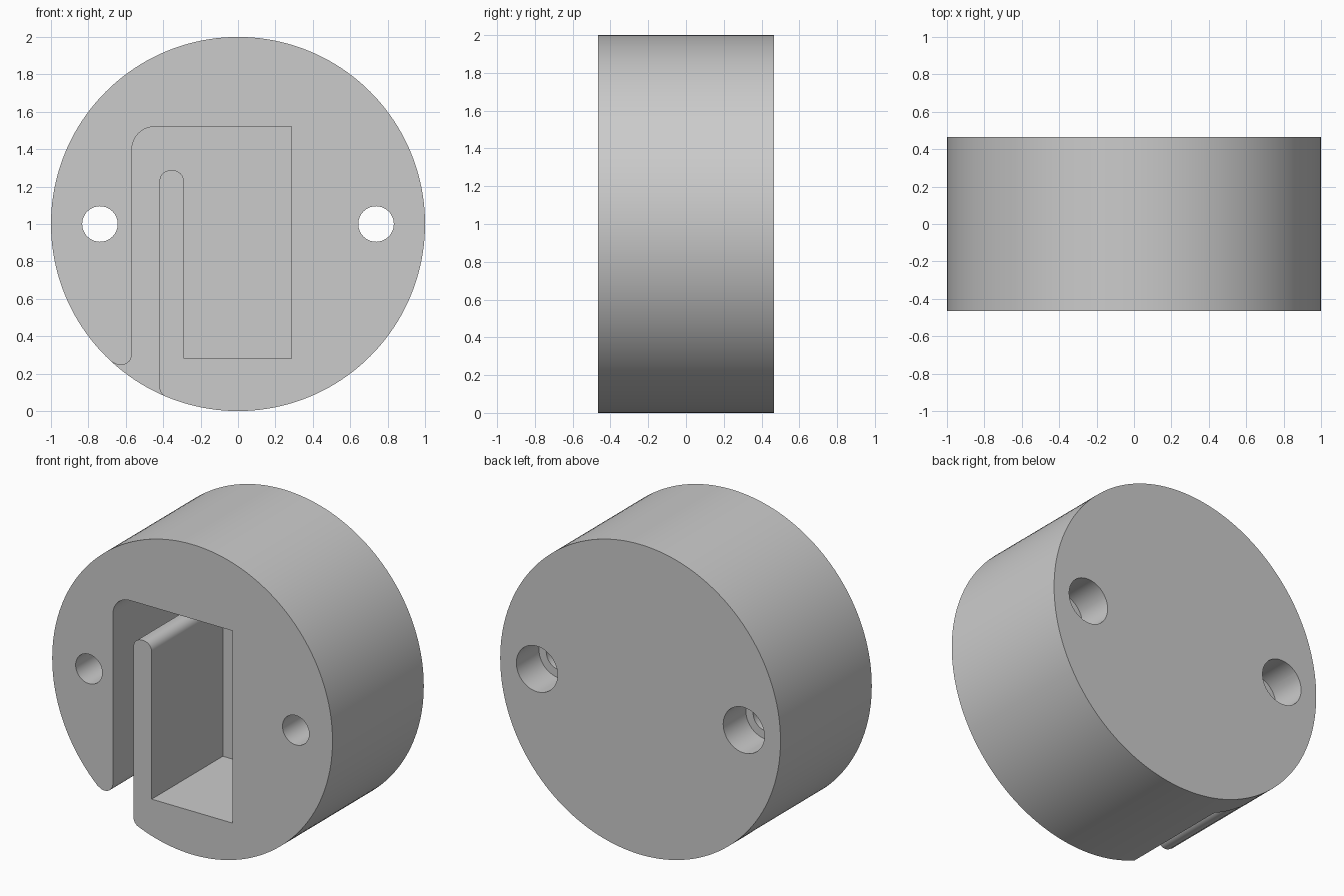
import bpy
import bmesh
import math

default = bpy.data.objects.get("Cube")
if default:
    bpy.data.objects.remove(default, do_unlink=True)

FRONT, BACK = -0.465, 0.465
POCKET_END = 0.26
BORE_START = 0.235
AXIS_Z = 1.0

grey = bpy.data.materials.new("plain grey")
grey.use_nodes = True
COLOUR = (0.6, 0.6, 0.6, 1)
grey.diffuse_color = COLOUR
grey.node_tree.nodes["Principled BSDF"].inputs["Base Color"].default_value = COLOUR


def arc(cx, cz, r, start, end, steps=10):
    """Points on an arc in the XZ plane, angles in degrees."""
    angles = [math.radians(start + (end - start) * i / steps) for i in range(steps + 1)]
    return [(cx + r * math.cos(a), cz + r * math.sin(a)) for a in angles]


def circle(cx, cz, r, steps):
    return arc(cx, cz, r, 0, 360, steps)[:-1]


def extrude(name, profile, y0, y1):
    """Solid made by extruding an XZ profile from y0 to y1."""
    bm = bmesh.new()
    face = bm.faces.new([bm.verts.new((x, y0, z)) for x, z in profile])
    moved = bmesh.ops.extrude_face_region(bm, geom=[face])["geom"]
    verts = [v for v in moved if isinstance(v, bmesh.types.BMVert)]
    bmesh.ops.translate(bm, vec=(0, y1 - y0, 0), verts=verts)
    bmesh.ops.recalc_face_normals(bm, faces=bm.faces)
    mesh = bpy.data.meshes.new(name)
    bm.to_mesh(mesh)
    bm.free()
    mesh.materials.append(grey)
    obj = bpy.data.objects.new(name, mesh)
    bpy.context.collection.objects.link(obj)
    return obj


def cut(target, cutter):
    cutter.hide_render = True
    mod = target.modifiers.new("cut", "BOOLEAN")
    mod.operation = "DIFFERENCE"
    mod.solver = "EXACT"
    mod.object = cutter
    bpy.context.view_layer.objects.active = target
    bpy.ops.object.modifier_apply(modifier=mod.name)
    bpy.data.objects.remove(cutter, do_unlink=True)


# Thick round body
body = extrude("round_body", circle(0, AXIS_Z, 1, 160), FRONT, BACK)

# Hooked pocket: rectangular cavity, passage over the fin, slot out of the rim
pocket = [(0.285, 0.28), (0.285, 1.52)]
pocket += arc(-0.447, 1.40, 0.12, 90, 180)          # rounded outer corner
pocket += arc(-0.627, 0.305, 0.06, 0, -135)         # rounded lip of the slot
pocket += [(-0.72, 0.2), (-0.5, -0.1), (-0.37, 0.04)]
pocket += arc(-0.36, 0.13, 0.06, 240, 180)          # rounded foot of the fin
pocket += arc(-0.362, 1.229, 0.058, 180, 90)        # rounded fin tip
pocket += arc(-0.348, 1.229, 0.058, 90, 0)
pocket += [(-0.29, 0.28)]
cut(body, extrude("pocket_cutter", pocket, FRONT - 0.1, POCKET_END))

# Screw holes with wider bores at the back
for x in (-0.738, 0.738):
    cut(body, extrude("hole_cutter", circle(x, AXIS_Z, 0.095, 48), FRONT - 0.1, BACK + 0.1))
    cut(body, extrude("bore_cutter", circle(x, AXIS_Z, 0.147, 48), BORE_START, BACK + 0.1))

# Smooth curved walls, sharp rims
bpy.ops.object.select_all(action="DESELECT")
body.select_set(True)
bpy.context.view_layer.objects.active = body
bpy.ops.object.shade_smooth_by_angle(angle=math.radians(30))
